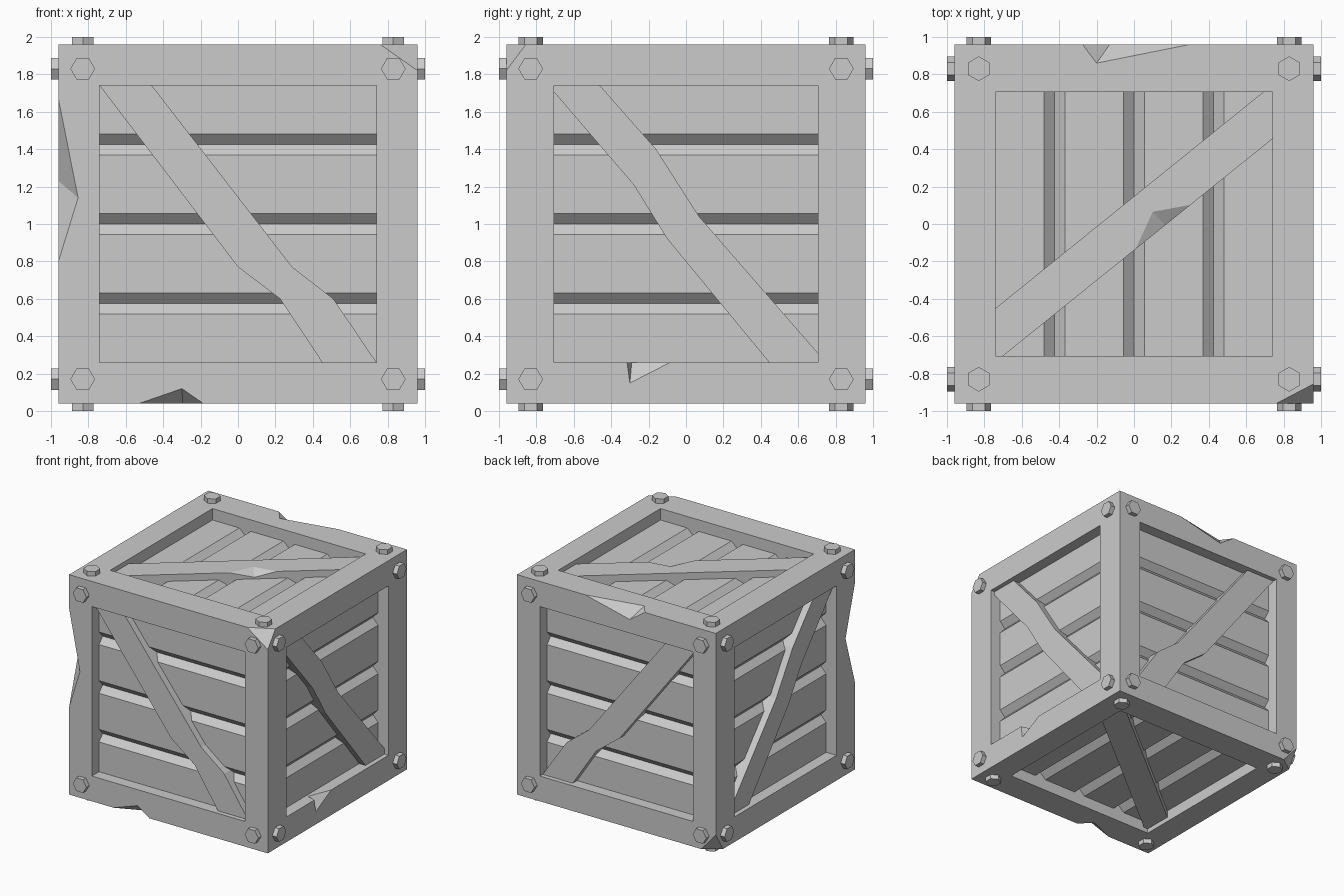
import bpy, bmesh
from math import cos, sin, radians
from mathutils import Vector, Matrix

if "Cube" in bpy.data.objects:
    bpy.data.objects.remove(bpy.data.objects["Cube"])

C = Vector((0, 0, 1))          # crate centre
H, HX, HY = 0.96, 0.74, 0.705  # half size, half openings
X, Y, Z = Vector((1, 0, 0)), Vector((0, 1, 0)), Vector((0, 0, 1))

# name: (across, up, outward, half opening across, half opening up)
FACES = {
    "front": (X, Z, -Y, HX, HX), "back": (X, Z, Y, HX, HX),
    "right": (Y, Z, X, HY, HX), "left": (Y, Z, -X, HY, HX),
    "top": (Y, X, Z, HY, HX), "bottom": (Y, X, -Z, HY, HX),
}


def finish(bm, name):
    bmesh.ops.recalc_face_normals(bm, faces=bm.faces)
    me = bpy.data.meshes.new(name)
    bm.to_mesh(me)
    bm.free()
    ob = bpy.data.objects.new(name, me)
    bpy.context.collection.objects.link(ob)
    return ob


def prism(bm, profile, c0, c1, a, b, c):
    """Extrude a 2D profile in axes a, b along axis c."""
    lo, hi = [[bm.verts.new(C + a * p + b * q + c * t) for p, q in profile] for t in (c0, c1)]
    n = len(profile)
    bm.faces.new(lo)
    bm.faces.new(hi)
    for i in range(n):
        j = (i + 1) % n
        bm.faces.new((lo[i], lo[j], hi[j], hi[i]))


def rect(u, v):
    return [(-u, -v), (u, -v), (u, v), (-u, v)]


def chip(bm, pts, fixed):
    """Tetrahedral bite, enlarged about a point on its inner surface."""
    pts = [Vector(p) for p in pts]
    m = sum((pts[i] for i in fixed), Vector()) / len(fixed)
    vs = [bm.verts.new(m + (p - m) * 1.5) for p in pts]
    for f in ((0, 1, 2), (0, 1, 3), (0, 2, 3), (1, 2, 3)):
        bm.faces.new([vs[i] for i in f])


def cut(ob, bm):
    cutter = finish(bm, "cutter")
    cutter.hide_render = True
    mod = ob.modifiers.new("cut", 'BOOLEAN')
    mod.operation, mod.solver, mod.object = 'DIFFERENCE', 'EXACT', cutter
    bpy.context.view_layer.objects.active = ob
    bpy.ops.object.modifier_apply(modifier=mod.name)
    bpy.data.objects.remove(cutter)


# Frame: block with a recess in each side
bm = bmesh.new()
prism(bm, rect(H, H), -H, H, X, Y, Z)
frame = finish(bm, "frame")
bm = bmesh.new()
for u, v, w, hu, hv in FACES.values():
    prism(bm, rect(hu, hv), 0.78, 1.1, u, v, w)
cut(frame, bm)

# Chipped edges and corners of the frame
T, B = 1 + H, 1 - H
bm = bmesh.new()
EDGE = (2, 3)
chip(bm, [(-H, -H, 1.67), (-H, -H, .8), (-.855, -H, 1.14), (-H, -.83, 1.23)], EDGE)
chip(bm, [(-.53, -H, B), (-.185, -H, B), (-.3, -H, .12), (-.295, -.86, B)], EDGE)
chip(bm, [(-.275, H, T), (.3, H, T), (-.2, .86, T), (-.13, H, 1.86)], EDGE)
chip(bm, [(H, -.315, .26), (H, -.085, .26), (H, -.3, .15), (.88, -.29, .26)], EDGE)
chip(bm, [(.76, -H, T), (H, -H, 1.82), (H, -.855, T), (H, -H, T)], (0, 1, 2))
chip(bm, [(-.82, H, B), (-H, H, .2), (-H, .86, B), (-H, H, B)], (0, 1, 2))
cut(frame, bm)

# Planks: four per side, chamfered to leave V grooves
for name, (u, v, w, hu, hv) in FACES.items():
    bm = bmesh.new()
    stops = [-hv - .01, -.425, 0, .425, hv + .01]
    for i in range(4):
        lo, hi = stops[i], stops[i + 1]
        c_lo, c_hi = (.055 if i > 0 else 0), (.055 if i < 3 else 0)
        prof = [(lo, .76), (hi, .76), (hi, .81)]
        prof += [(hi - c_hi, .86), (lo + c_lo, .86), (lo, .81)]
        prism(bm, prof, -hu - .01, hu + .01, v, w, u)
    finish(bm, name + "_planks")

# Diagonal braces, bent on the walls and straight on lid and base
brace_wide = [(-.74, .74), (0, -.23), (.225, -.4), (.45, -.74),
              (.74, -.74), (.51, -.4), (.29, -.23), (-.46, .74)]
brace_side = [(-HY, .74), (-HY, .705), (-.28, .21), (-.1, -.08), (.445, -.74),
              (HY, -.74), (HY, -.69), (.07, .04), (-.16, .4), (-.46, .74)]
brace_flat = [(-HY, -.74), (-.45, -.74), (HY, .69), (HY, .74), (.455, .74), (-HY, -.7)]
SHAPES = dict(front=brace_wide, back=brace_wide, right=brace_side, left=brace_side,
              top=brace_flat, bottom=brace_flat)
for name, prof in SHAPES.items():
    u, v, w = FACES[name][:3]
    bm = bmesh.new()
    prism(bm, prof, .80, .92, u, v, w)
    brace = finish(bm, name + "_brace")
    if name == "top":
        bm = bmesh.new()
        edge = lambda x, z: (x, -.7 + (x + .7) * 1.155 / 1.44, z)
        chip(bm, [edge(.01, 1.92), edge(.3, 1.92), (.1, .065, 1.92), edge(.165, 1.875)], EDGE)
        cut(brace, bm)

# Hexagonal bolt heads at the corners of every side
for name, (u, v, w, hu, hv) in FACES.items():
    bm = bmesh.new()
    for su in (-1, 1):
        for sv in (-1, 1):
            prof = [(su * .83 + .066 * cos(radians(60 * k)),
                     sv * .83 + .066 * sin(radians(60 * k))) for k in range(6)]
            prism(bm, prof, .86, 1.0, u, v, w)
    finish(bm, name + "_bolts")
